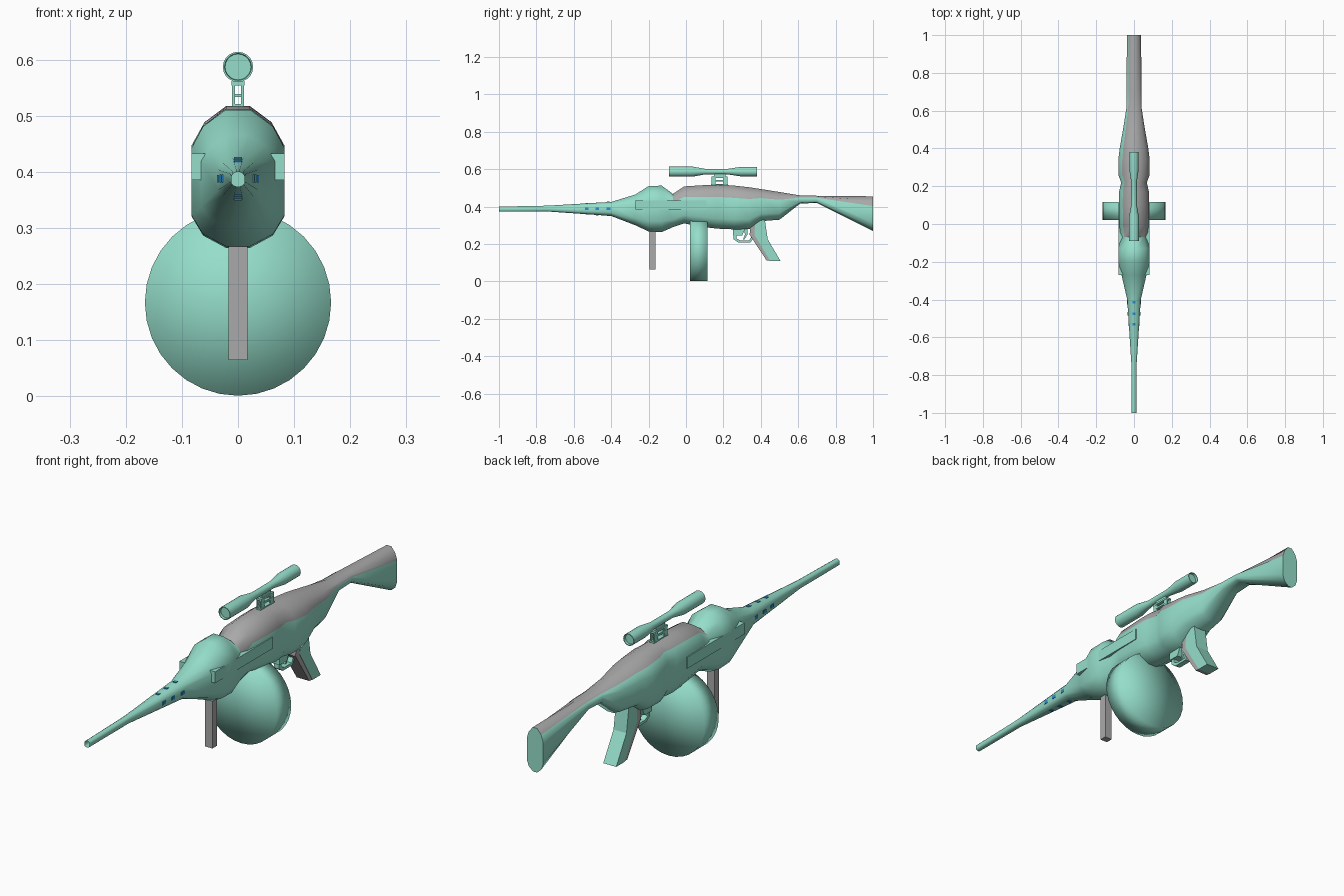
import bpy
import bmesh
import math
from mathutils import Matrix, Vector

if "Cube" in bpy.data.objects:
    bpy.data.objects.remove(bpy.data.objects["Cube"])


def make_material(name, color):
    mat = bpy.data.materials.new(name)
    mat.use_nodes = True
    mat.diffuse_color = (*color, 1)
    mat.node_tree.nodes["Principled BSDF"].inputs["Base Color"].default_value = (*color, 1)
    return mat


TEAL = make_material("teal", (0.30, 0.73, 0.59))
GREY = make_material("grey", (0.40, 0.40, 0.40))
BLUE = make_material("blue", (0.02, 0.27, 0.65))


def finish(name, bm, materials, angle=None):
    """Turn a bmesh into a named object, optionally smooth shaded."""
    bmesh.ops.recalc_face_normals(bm, faces=bm.faces[:])
    mesh = bpy.data.meshes.new(name)
    bm.to_mesh(mesh)
    bm.free()
    for mat in materials:
        mesh.materials.append(mat)
    obj = bpy.data.objects.new(name, mesh)
    bpy.context.collection.objects.link(obj)
    if angle:
        bpy.ops.object.select_all(action="DESELECT")
        obj.select_set(True)
        bpy.context.view_layer.objects.active = obj
        bpy.ops.object.shade_smooth_by_angle(angle=math.radians(angle))
    return obj


def box(name, center, size, mat):
    bm = bmesh.new()
    bmesh.ops.create_cube(bm, size=1, matrix=Matrix.Translation(center) @ Matrix.Diagonal((*size, 1)))
    return finish(name, bm, [mat])


def loft(bm, rings):
    """Skin a list of point rings and cap both ends."""
    loops = [[bm.verts.new(p) for p in ring] for ring in rings]
    sides = []
    for a, b in zip(loops, loops[1:]):
        for i in range(len(a)):
            j = (i + 1) % len(a)
            sides.append((i, bm.faces.new((a[i], a[j], b[j], b[i]))))
    caps = [bm.faces.new(loops[0]), bm.faces.new(loops[-1])]
    return sides, caps


def prism(name, outline, half_width, mat):
    """Extrude a side outline of (y, z) points across x."""
    bm = bmesh.new()
    loft(bm, [[(x, y, z) for y, z in outline] for x in (-half_width, half_width)])
    return finish(name, bm, [mat])


def turned(name, profile, z, mat, sides=20):
    """Tube along y from (y, radius) pairs."""
    bm = bmesh.new()
    turns = [2 * math.pi * i / sides for i in range(sides)]
    loft(bm, [[(r * math.sin(t), y, z + r * math.cos(t)) for t in turns] for y, r in profile])
    return finish(name, bm, [mat], 40)


# Body stations: y, bottom, top, half width
STATIONS = [
    (-1, .373, .4, .012), (-.74, .374, .405, .014), (-.4, .35, .425, .036),
    (-.27, .3, .465, .066), (-.2, .267, .51, .083), (-.13, .264, .512, .083),
    (-.07, .29, .468, .07), (-.01, .31, .508, .077), (.1, .29, .515, .08),
    (.17, .282, .517, .079), (.22, .28, .515, .068), (.26, .278, .512, .083),
    (.34, .28, .503, .083), (.4, .322, .494, .076), (.5, .33, .478, .058),
    (.61, .416, .46, .041), (.7, .42, .458, .039), (1, .27, .455, .038),
]
# Half cross-section, top to bottom: share of half width, share of height
HALF = [(.27, 1), (.75, .88), (1, .72), (1, .23), (.75, .09), (.25, 0)]


def section(y, low, high, width):
    right = [(width * u, y, low + (high - low) * v) for u, v in HALF]
    return right + [(-x, y, z) for x, y, z in reversed(right)]


# Body: barrel, receiver and stock in one skin, grey on the upper facets
bm = bmesh.new()
sides, caps = loft(bm, [section(*s) for s in STATIONS])
upper = (0, 1, len(HALF) * 2 - 3 + 0, len(HALF) * 2 - 2, len(HALF) * 2 - 1)
for i, face in sides:
    if i in upper and i != len(HALF) * 2 - 3 and face.calc_center_median().y > -.07:
        face.material_index = 1
bmesh.ops.inset_region(bm, faces=[caps[0]], thickness=.003, depth=0)
bmesh.ops.translate(bm, verts=caps[0].verts[:], vec=(0, .03, 0))
finish("body", bm, [TEAL, GREY], 45)


def station_at(y):
    for a, b in zip(STATIONS, STATIONS[1:]):
        if a[0] <= y <= b[0]:
            t = (y - a[0]) / (b[0] - a[0])
            return [p + (q - p) * t for p, q in zip(a, b)]


# Vent marks on the four sides of the barrel
for n, y in enumerate((-.53, -.475, -.415)):
    _, low, high, width = station_at(y)
    for sign, side in ((1, "left"), (-1, "right")):
        box(f"{side}_vent_{n}", (sign * width, y, low + (high - low) * .5), (.004, .02, .014), BLUE)
    box(f"top_vent_{n}", (0, y, high), (.015, .014, .004), BLUE)
    box(f"bottom_vent_{n}", (0, y, low), (.015, .014, .004), BLUE)

# Side rails over the receiver
for sign, side in ((1, "left"), (-1, "right")):
    box(f"{side}_side_rail", (sign * .071, -.08, .409), (.024, .38, .048), TEAL)

# Drum magazine, soft shaded over its rim
bm = bmesh.new()
bmesh.ops.create_cone(
    bm, cap_ends=True, cap_tris=True, segments=32, radius1=.166, radius2=.166, depth=.095,
    matrix=Matrix.Translation((0, .068, .167)) @ Matrix.Rotation(math.pi / 2, 4, "X"))
finish("drum_magazine", bm, [TEAL], 180)

# Front handle
box("front_handle", (0, -.179, .18), (.034, .03, .23), GREY)

# Pistol grip with a grey front strap
prism("pistol_grip", [(.37, .31), (.365, .25), (.45, .11), (.505, .11), (.437, .225), (.42, .34)], .03, TEAL)
prism("grip_front_strap", [(.345, .31), (.34, .25), (.43, .113), (.45, .11), (.365, .25), (.37, .31)], .029, GREY)

# Trigger guard and trigger
guard = [(.255, .29), (.255, .225), (.28, .208), (.345, .208), (.365, .24)]
inner = [(.35, .24), (.338, .219), (.29, .219), (.27, .23), (.27, .29)]
prism("trigger_guard", guard + inner, .012, TEAL)
prism("guard_block", [(.25, .29), (.25, .245), (.3, .245), (.32, .29)], .018, TEAL)
prism("trigger", [(.31, .28), (.315, .25), (.305, .225), (.313, .225), (.328, .25), (.33, .28)], .006, TEAL)

# Scope with recessed lenses
turned("scope", [
    (-.08, .023), (-.09, .024), (-.09, .027), (.035, .027), (.1, .015), (.225, .015),
    (.29, .025), (.38, .025), (.38, .022), (.37, .021)], .587, TEAL)

# Scope mount: base, leaning side plates, cross bars and clamp
box("mount_base", (0, .18, .517), (.022, .09, .008), TEAL)
for sign, side in ((1, "left"), (-1, "right")):
    for end, y in (("front", .148), ("rear", .212)):
        box(f"mount_{side}_{end}_post", (sign * .008, y, .538), (.005, .022, .04), TEAL)
    box(f"mount_{side}_bar", (sign * .009, .18, .539), (.004, .08, .008), TEAL)
box("mount_cross_bar", (0, .18, .536), (.014, .07, .006), TEAL)
box("mount_clamp", (0, .18, .558), (.024, .085, .008), TEAL)
box("mount_saddle", (0, .18, .568), (.014, .06, .014), TEAL)
